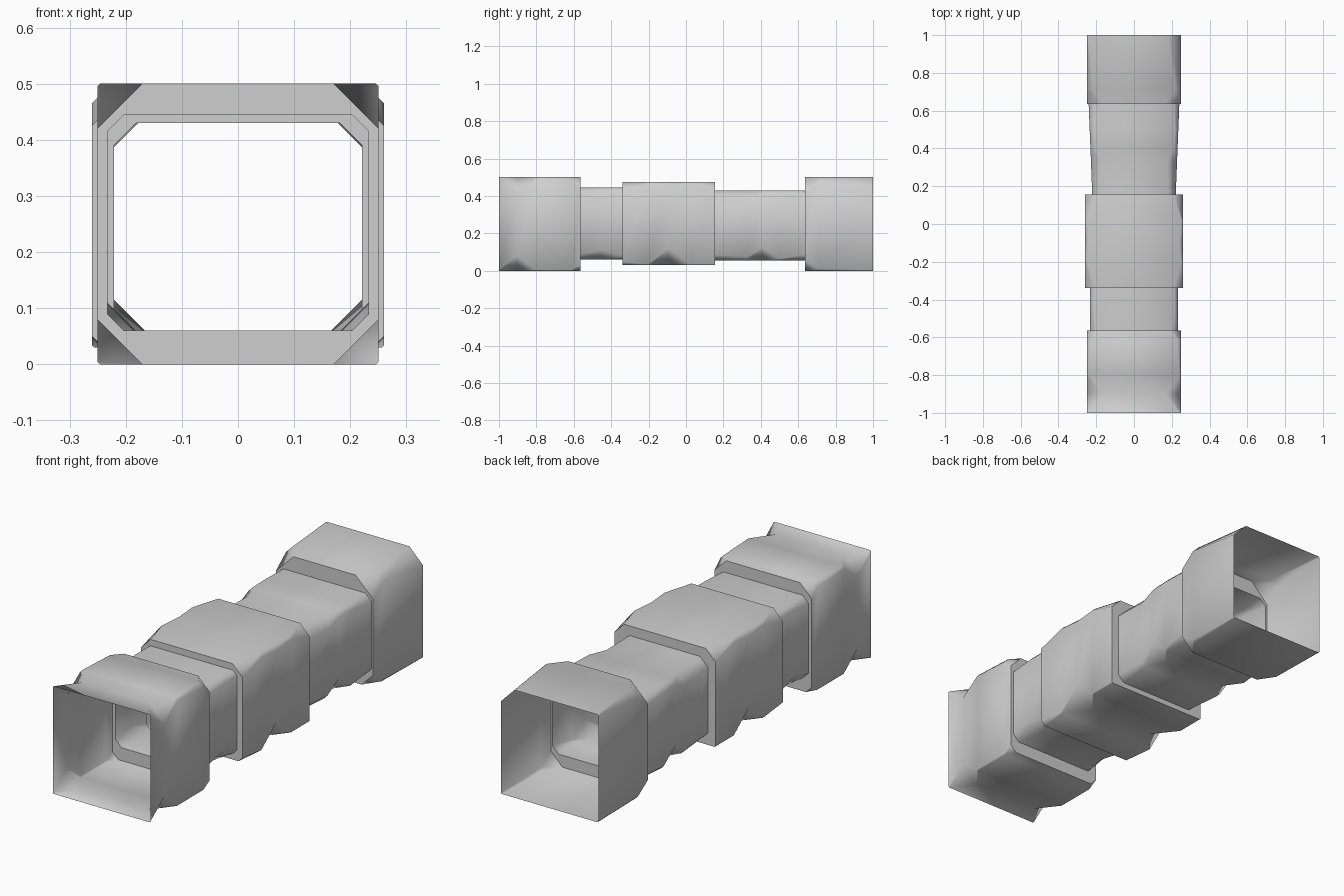
import bpy
import bmesh
import math

cube = bpy.data.objects.get("Cube")
if cube:
    bpy.data.objects.remove(cube, do_unlink=True)

# One plain grey surface
grey = bpy.data.materials.new("plain_grey")
grey.use_nodes = True
colour = (0.62, 0.62, 0.62, 1)
grey.diffuse_color = colour
grey.node_tree.nodes["Principled BSDF"].inputs["Base Color"].default_value = colour

TINY = 0.004  # a practically square corner


def ring(bm, y, half, low, high, top, bottom, top_left):
    """Rectangle with cut corners, eight vertices around the duct."""
    corners = [(half, low, bottom), (half, high, top_left),
               (-half, high, top), (-half, low, bottom)]
    points = []
    for i, (x, z, cut) in enumerate(corners):
        inward_x = x - math.copysign(cut, x)
        inward_z = z + cut if z == low else z - cut
        pair = [(inward_x, y, z), (x, y, inward_z)]
        points += pair if i % 2 == 0 else pair[::-1]
    return [bm.verts.new(p) for p in points]


# Each section: half width at both ends, bottom, top, then stations of
# (y, top corner cut, bottom corner cut)
sections = [
    # front collar
    (0.25, 0.25, 0, 0.5, [(-1, TINY, TINY), (-0.9, 0.08, 0.08),
     (-0.8, 0.01, TINY), (-0.61, 0.02, TINY), (-0.565, 0.06, 0.03)]),
    # short neck
    (0.233, 0.233, 0.06, 0.445, [(-0.565, 0.03, 0.03), (-0.45, 0.02, 0.05),
     (-0.34, 0.02, 0.02)]),
    # middle collar
    (0.26, 0.26, 0.03, 0.475, [(-0.34, 0.05, 0.02), (-0.2, 0.01, TINY),
     (-0.09, 0.02, 0.09), (0.02, 0.01, TINY), (0.155, 0.05, TINY)]),
    # long neck, flaring to the back
    (0.221, 0.24, 0.055, 0.43, [(0.155, 0.04, 0.03), (0.33, 0.05, 0.02),
     (0.41, 0.02, 0.07), (0.5, 0.02, 0.01), (0.635, 0.03, 0.03)]),
    # back collar
    (0.25, 0.25, 0, 0.5, [(0.635, 0.09, 0.06), (0.71, 0.03, 0.01),
     (1, TINY, TINY)]),
]

# Loft the open duct through all stations, with a flat step between sections
bm = bmesh.new()
rings = []
for start, end, low, high, stations in sections:
    y0, y1 = stations[0][0], stations[-1][0]
    for y, top, bottom in stations:
        half = start + (end - start) * (y - y0) / (y1 - y0)
        top_left = 0.07 if y == 1 else top  # back mouth has one cut corner
        rings.append(ring(bm, y, half, low, high, top, bottom, top_left))
for a, b in zip(rings, rings[1:]):
    for i in range(8):
        j = (i + 1) % 8
        bm.faces.new((a[i], a[j], b[j], b[i]))
bmesh.ops.recalc_face_normals(bm, faces=bm.faces)
# The outside of the duct must face outward
probe = max(bm.faces, key=lambda f: f.calc_center_median().x)
if probe.normal.x < 0:
    bmesh.ops.reverse_faces(bm, faces=bm.faces)

mesh = bpy.data.meshes.new("duct")
bm.to_mesh(mesh)
bm.free()
duct = bpy.data.objects.new("duct", mesh)
bpy.context.collection.objects.link(duct)
mesh.materials.append(grey)
bpy.ops.object.select_all(action="DESELECT")
duct.select_set(True)
bpy.context.view_layer.objects.active = duct
bpy.ops.object.shade_smooth_by_angle(angle=math.radians(55))
